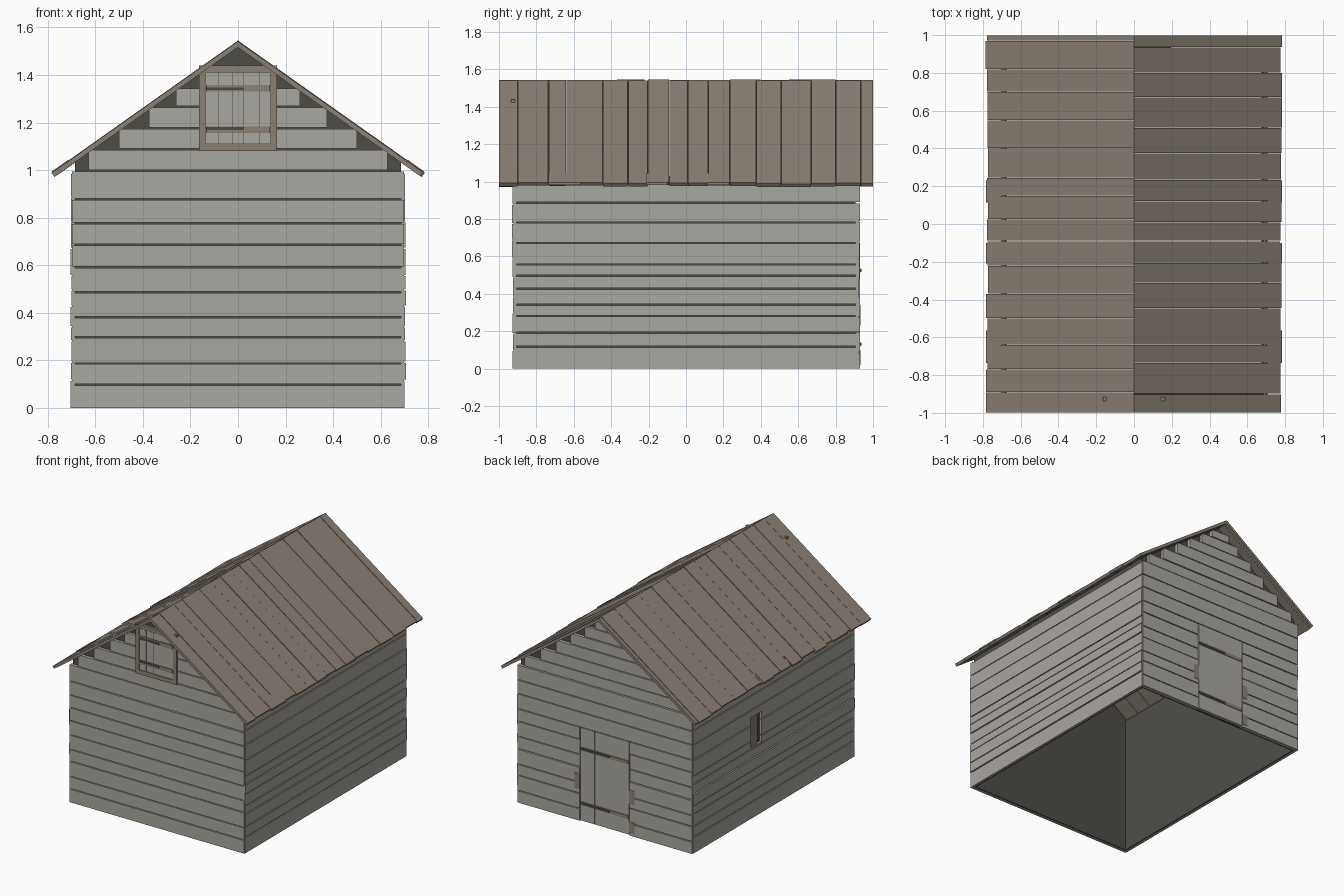
import bpy, bmesh, random
from mathutils import Vector

random.seed(4)
if "Cube" in bpy.data.objects:
    bpy.data.objects.remove(bpy.data.objects["Cube"])


def material(name, rgb):
    m = bpy.data.materials.new(name)
    m.use_nodes = True
    m.diffuse_color = (*rgb, 1)
    bsdf = m.node_tree.nodes["Principled BSDF"]
    bsdf.inputs["Base Color"].default_value = (*rgb, 1)
    bsdf.inputs["Roughness"].default_value = 0.9
    return m


GREY = material("weathered_grey_wood", (0.40, 0.385, 0.35))
BROWN = material("brown_wood", (0.26, 0.22, 0.183))
DARK = material("dark_backing", (0.075, 0.074, 0.064))

SLOPE, RIDGE, THICK = 0.707, 1.545, 0.025
HX, HY = 0.70, 0.925


def prism(bm, profile, y0, y1):
    """Extrude an (x, z) outline from y0 to y1."""
    a = [bm.verts.new((x, y0, z)) for x, z in profile]
    b = [bm.verts.new((x, y1, z)) for x, z in profile]
    bm.faces.new(a)
    bm.faces.new(b[::-1])
    for i in range(len(a)):
        j = (i + 1) % len(a)
        bm.faces.new((a[j], a[i], b[i], b[j]))


def box(bm, x0, x1, y0, y1, z0, z1):
    prism(bm, [(x0, z0), (x1, z0), (x1, z1), (x0, z1)], y0, y1)


def finish(bm, name, mat):
    bmesh.ops.recalc_face_normals(bm, faces=bm.faces)
    mesh = bpy.data.meshes.new(name)
    bm.to_mesh(mesh)
    bm.free()
    mesh.materials.append(mat)
    ob = bpy.data.objects.new(name, mesh)
    bpy.context.collection.objects.link(ob)
    return ob


def boxes(name, mat, items):
    bm = bmesh.new()
    for it in items:
        box(bm, *it)
    return finish(bm, name, mat)


def split_row(lo, hi, z0, z1, hole):
    """Cut one plank row around a hole (lo, hi, z0, z1)."""
    if not hole or z1 <= hole[2] or z0 >= hole[3]:
        return [(lo, hi, z0, z1)]
    a, b, c, d = hole
    out = [(lo, a, z0, z1), (b, hi, z0, z1)]
    if z0 < c:
        out.append((a, b, z0, c))
    if z1 > d:
        out.append((a, b, d, z1))
    return out


def plank_wall(name, rows, axis, sign, hole=None):
    """Horizontal planks with small gaps; gable rows step in under the roof."""
    items = []
    for z0, z1 in zip(rows, rows[1:]):
        j = random.uniform(0, 0.006)
        if axis == "y":
            half = HX - 0.002
            if z1 > 1.01:
                half = min(half, (RIDGE - z1) / SLOPE - 0.015)
            depth = sorted((sign * (HY - 0.02), sign * (HY + j)))
        else:
            half = HY - 0.002
            depth = sorted((sign * (HX - 0.015), sign * (HX + j)))
        for a, b, c, d in split_row(-half, half, z0, z1 - 0.006, hole):
            items.append((a, b, *depth, c, d) if axis == "y" else (*depth, a, b, c, d))
    boxes(name, GREY, items)


# Dark inner shell, open below
boxes("inner_side_walls", DARK,
      [(s * 0.68 - 0.005, s * 0.68 + 0.005, -0.9, 0.9, 0, 1.03) for s in (-1, 1)])
bm = bmesh.new()
for s in (-1, 1):
    prism(bm, [(-0.685, 0), (0.685, 0), (0.685, 1.035), (0, 1.52), (-0.685, 1.035)],
          s * 0.9 - 0.005, s * 0.9 + 0.005)
finish(bm, "inner_gable_walls", DARK)

# Plank cladding
front_rows = [0, 0.1, 0.19, 0.3, 0.385, 0.49, 0.595, 0.69, 0.78, 0.88, 1.0,
              1.09, 1.18, 1.27, 1.35, 1.43]
back_rows = [0, 0.09, 0.2, 0.28, 0.39, 0.48, 0.59, 0.68, 0.79, 0.89, 1.0,
             1.08, 1.17, 1.26, 1.34, 1.42, 1.48]
side_rows = [0, 0.12, 0.195, 0.285, 0.345, 0.43, 0.5, 0.56, 0.675, 0.785, 0.89, 0.99]
plank_wall("front_planks", front_rows, "y", -1)
plank_wall("back_planks", back_rows, "y", 1, (-0.2, 0.2, -0.01, 0.68))
plank_wall("left_planks", side_rows, "x", 1)
plank_wall("right_planks", side_rows, "x", -1, (0.14, 0.265, 0.51, 0.73))
boxes("side_window_panel", BROWN, [(-0.692, -0.684, 0.17, 0.265, 0.51, 0.73)])


# Roof boards running from ridge to eave
def roof_profile(s, x0, x1, lift=0.0, thick=THICK):
    def top(x):
        return RIDGE + lift - SLOPE * x
    inset = 0.012 if x0 == 0 else 0
    return [(s * x0, top(x0)), (s * x1, top(x1)),
            (s * (x1 - inset), top(x1 - inset) - thick), (s * x0, top(x0) - thick)]


def roof_side(name, s, cuts):
    bm = bmesh.new()
    for a, b in zip(cuts, cuts[1:]):
        prism(bm, roof_profile(s, 0, random.uniform(0.773, 0.785),
                               -random.uniform(0, 0.004)), a + 0.0015, b - 0.0015)
    finish(bm, name, BROWN)


roof_side("left_roof_boards", 1,
          [-1, -0.9, -0.735, -0.64, -0.445, -0.31, -0.205, -0.09, 0.01, 0.12,
           0.235, 0.375, 0.51, 0.67, 0.8, 0.935, 1])
roof_side("right_roof_boards", -1,
          [-1, -0.89, -0.77, -0.64, -0.5, -0.37, -0.22, -0.09, 0.025, 0.15,
           0.245, 0.4, 0.55, 0.7, 0.82, 0.97, 1])

# Short patch boards at the eaves
bm = bmesh.new()
for s in (-1, 1):
    for a, b in ((-0.735, -0.565), (-0.21, -0.1), (0.115, 0.23)):
        prism(bm, roof_profile(s, 0.714, 0.783, 0.003, 0.012), a, b)
finish(bm, "eave_patches", BROWN)

# Loft hatch on the front gable
Y = -HY
boxes("loft_frame", BROWN, [
    (-0.165, 0.165, Y - 0.011, Y + 0.01, 1.41, 1.44),
    (-0.165, 0.165, Y - 0.011, Y + 0.01, 1.08, 1.11),
    (-0.165, -0.137, Y - 0.011, Y + 0.01, 1.11, 1.41),
    (0.137, 0.165, Y - 0.011, Y + 0.01, 1.11, 1.41)])
boxes("loft_backing", DARK, [(-0.138, 0.138, Y - 0.0065, Y + 0.01, 1.11, 1.41)])
cuts = [-0.135, -0.08, -0.025, 0.025, 0.09, 0.135]
boxes("loft_hatch_boards", GREY,
      [(a + 0.001, b - 0.001, Y - 0.009, Y, 1.112, 1.408) for a, b in zip(cuts, cuts[1:])])
boxes("loft_battens", BROWN,
      [(-0.135, 0.135, Y - 0.015, Y - 0.008, z - 0.014, z + 0.014) for z in (1.17, 1.345)])
boxes("loft_hinges", DARK,
      [(-0.135, 0.025, Y - 0.018, Y - 0.01, z - 0.006, z + 0.006) for z in (1.175, 1.342)])

# Back door
Y = HY
cuts = [-0.196, 0.08, 0.196]
boxes("back_door_boards", GREY,
      [(a + 0.002, b - 0.002, Y - 0.02, Y + 0.004, 0.005, 0.675) for a, b in zip(cuts, cuts[1:])])
boxes("back_door_battens", BROWN,
      [(-0.19, 0.19, Y, Y + 0.009, z - 0.012, z + 0.012) for z in (0.13, 0.525)])
boxes("back_door_hinges", DARK,
      [(-0.04, 0.196, Y, Y + 0.012, z - 0.007, z + 0.007) for z in (0.13, 0.525)])
boxes("back_door_frame_pieces", BROWN,
      [(a, b, Y - 0.01, Y + 0.008, c, d) for a, b, c, d in
       ((0.198, 0.24, 0.23, 0.34), (-0.24, -0.198, 0.23, 0.33), (-0.24, -0.198, 0.02, 0.1))])
